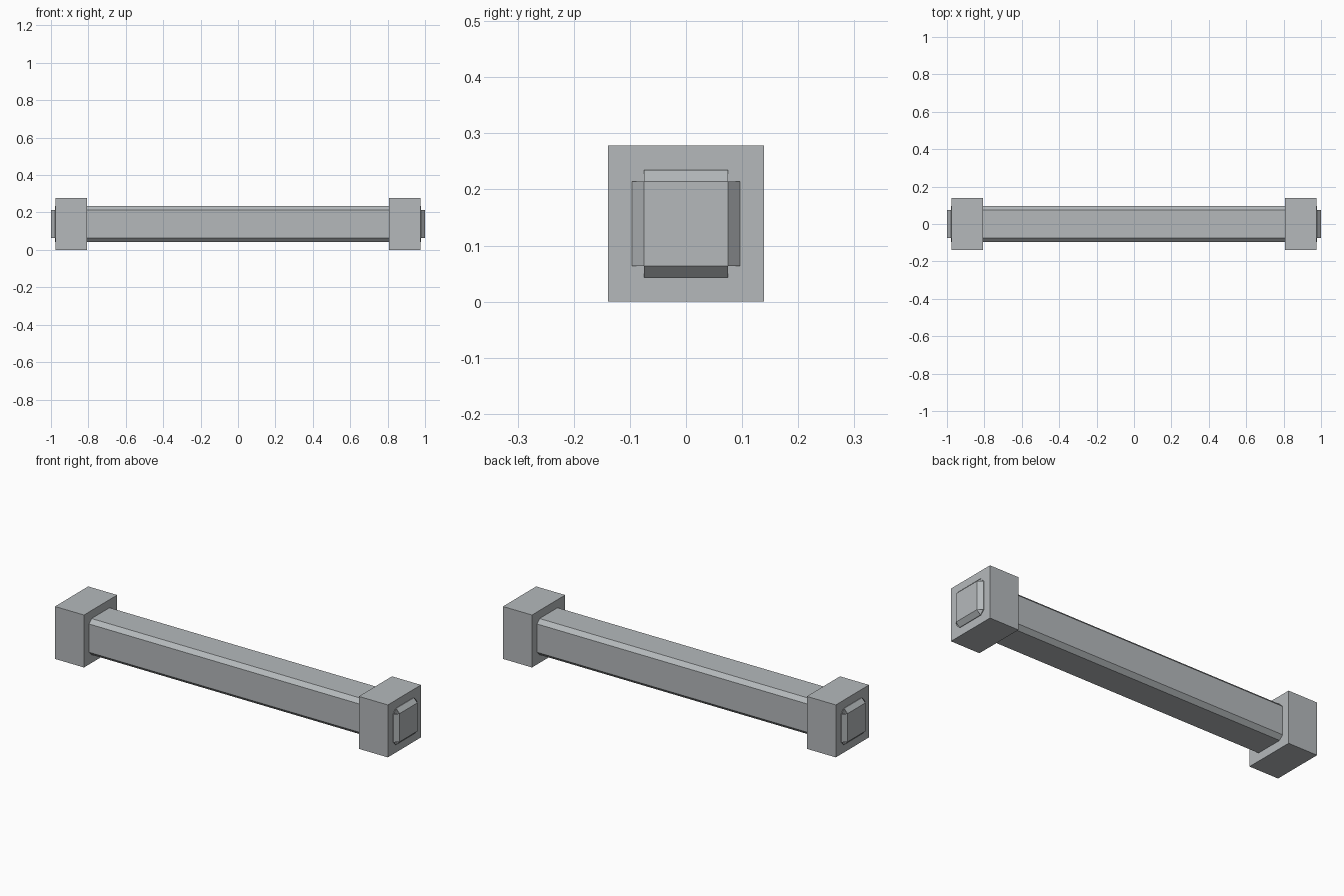
import bpy
import bmesh
from mathutils import Vector

if "Cube" in bpy.data.objects:
    bpy.data.objects.remove(bpy.data.objects["Cube"], do_unlink=True)

HALF_HEIGHT = 0.139

steel = bpy.data.materials.new("blue_grey_steel")
steel.use_nodes = True
colour = (0.46, 0.485, 0.50, 1)
steel.diffuse_color = colour
steel.node_tree.nodes["Principled BSDF"].inputs["Base Color"].default_value = colour


def make_box(name, centre_x, size, chamfer=0):
    """Flat-shaded box; a chamfered one has bevelled edges and open corners."""
    bm = bmesh.new()
    bmesh.ops.create_cube(bm, size=1)
    bmesh.ops.scale(bm, vec=Vector(size), verts=bm.verts)
    if chamfer:
        bmesh.ops.bevel(bm, geom=bm.edges[:], offset=chamfer, offset_type='OFFSET',
                        segments=1, profile=0.5, affect='EDGES')
        corners = [f for f in bm.faces if len(f.verts) == 3]
        bmesh.ops.delete(bm, geom=corners, context='FACES_ONLY')
    mesh = bpy.data.meshes.new(name)
    bm.to_mesh(mesh)
    bm.free()
    mesh.materials.append(steel)
    obj = bpy.data.objects.new(name, mesh)
    obj.location = (centre_x, 0, HALF_HEIGHT)
    bpy.context.collection.objects.link(obj)
    return obj


# Long chamfered bar running through both end blocks
make_box("bar", 0, (2, 0.192, 0.192), chamfer=0.021)

# Square collar blocks near each end
for side, name in ((1, "left_end_block"), (-1, "right_end_block")):
    make_box(name, side * 0.891, (0.17, 2 * HALF_HEIGHT, 2 * HALF_HEIGHT))
